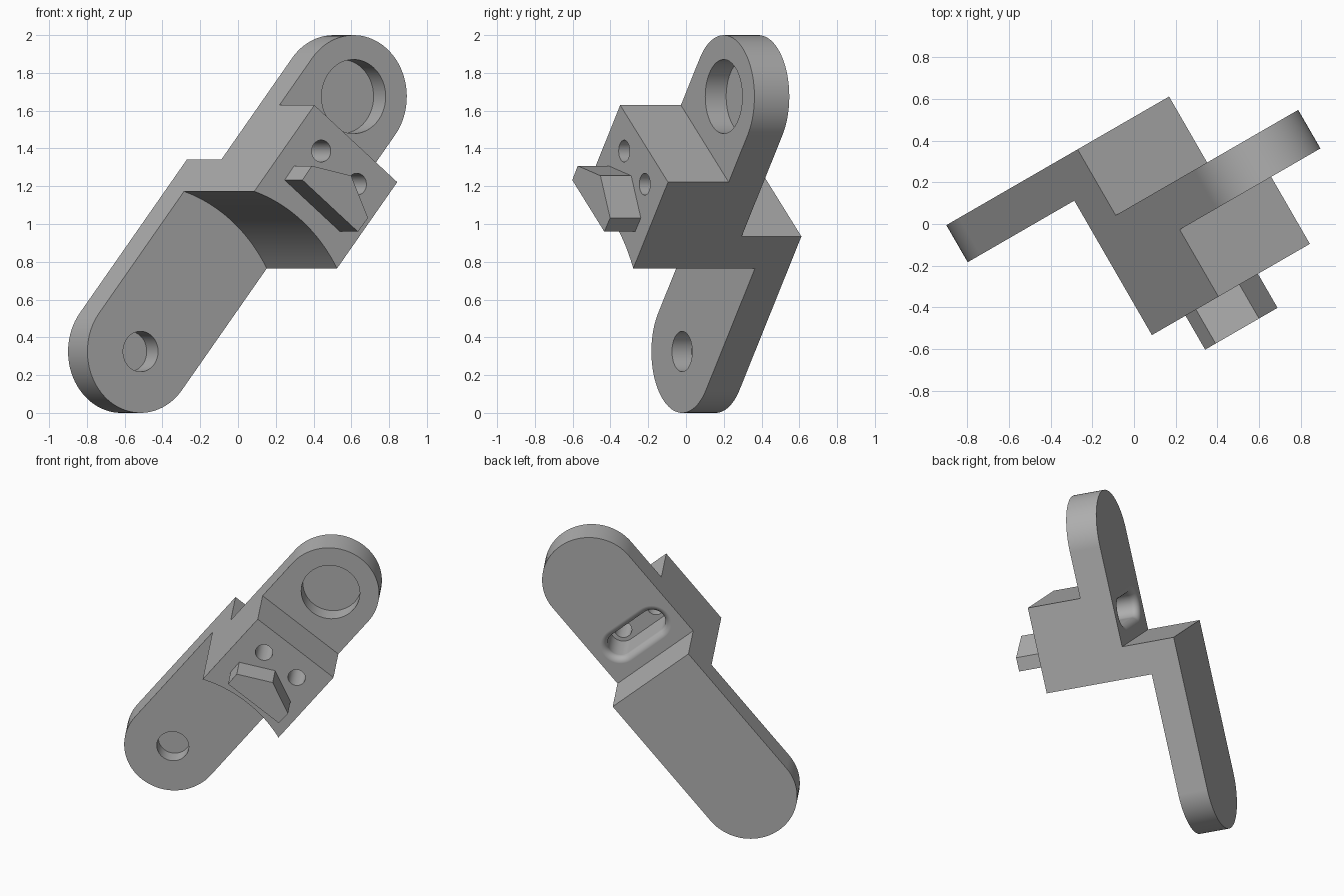
import bpy, bmesh
from math import sin, cos, pi, radians
from mathutils import Matrix, Vector

if "Cube" in bpy.data.objects:
    bpy.data.objects.remove(bpy.data.objects["Cube"])

# Single grey material
grey = bpy.data.materials.new("plain grey")
grey.use_nodes = True
color = (0.43, 0.43, 0.43, 1)
grey.diffuse_color = color
grey.node_tree.nodes["Principled BSDF"].inputs["Base Color"].default_value = color

# Part frame: x along the arm, y across it, z out of its front face
TURN, LEAN = radians(30), radians(51.15)
LENGTH, RADIUS = 1.733, 0.325
BACK, FRONT = -0.445, 0.504
flat = Vector((cos(TURN), sin(TURN), 0))
up = Vector((0, 0, 1))
along = flat * cos(LEAN) + up * sin(LEAN)
across = up * cos(LEAN) - flat * sin(LEAN)
out = along.cross(across)
FRAME = Matrix((along, across, out)).transposed().to_4x4()
FRAME.translation = flat * -0.457 + up * RADIUS


def loft(name, rings):
    """Closed solid through rings given as (outline, height)."""
    bm = bmesh.new()
    loops = [[bm.verts.new((x, y, h)) for x, y in pts] for pts, h in rings]
    bm.faces.new(loops[0])
    bm.faces.new(loops[-1])
    count = len(loops[0])
    for low, high in zip(loops, loops[1:]):
        for i in range(count):
            j = (i + 1) % count
            bm.faces.new((low[i], low[j], high[j], high[i]))
    bmesh.ops.recalc_face_normals(bm, faces=bm.faces)
    mesh = bpy.data.meshes.new(name)
    bm.to_mesh(mesh)
    bm.free()
    mesh.materials.append(grey)
    obj = bpy.data.objects.new(name, mesh)
    obj.matrix_world = FRAME
    bpy.context.collection.objects.link(obj)
    return obj


def prism(name, pts, low, high):
    return loft(name, [(pts, low), (pts, high)])


def circle(x, y, r, n=64):
    return [(x + r * cos(2 * pi * i / n), y + r * sin(2 * pi * i / n)) for i in range(n)]


def stadium(p, q, r, n=32):
    """Outline of a rounded bar from p to q."""
    p, q = Vector(p), Vector(q)
    d = (q - p).normalized()
    s = Vector((-d.y, d.x))
    arc = [pi * i / n for i in range(n + 1)]
    pts = [q + r * (d * sin(t) - s * cos(t)) for t in arc]
    pts += [p - r * (d * sin(t) - s * cos(t)) for t in arc]
    return [tuple(v) for v in pts]


def box(x0, x1):
    return [(x0, -0.6), (x1, -0.6), (x1, 0.6), (x0, 0.6)]


# Full rounded bar, from which the stepped arm is carved
arm = prism("stepped_arm", stadium((0, 0), (LENGTH, 0), RADIUS, 40), BACK, FRONT)

cutters = [
    prism("lower_arm_clearance", circle(0, 0, 0.888, 160), -0.24, 1),
    prism("upper_front_clearance", box(1.413, 3), 0.133, 1),
    prism("upper_back_clearance", box(1.044, 3), -1, -0.08),
    prism("small_socket", circle(0, 0, 0.107), -0.36, 0.5),
    prism("large_socket", circle(LENGTH, 0, 0.196), 0.005, 0.5),
]

# Screw holes in the block, meeting a rounded-edge slot behind
HOLE_X, HOLE_Y = 1.25, 0.14
for side in (-1, 1):
    cutters.append(prism("screw_hole", circle(HOLE_X, side * HOLE_Y, 0.058, 40), 0.1, 1))
FILLET, SLOT_R = 0.045, 0.085
profile = [(SLOT_R + FILLET, -0.2)]
for i in range(9):
    t = i / 8 * pi / 2
    profile.append((SLOT_R + FILLET * (1 - sin(t)), -0.0801 + FILLET * (1 - cos(t))))
profile.append((SLOT_R, 0.18))
cutters.append(loft("back_slot", [
    (stadium((HOLE_X, -HOLE_Y), (HOLE_X, HOLE_Y), r, 20), h) for r, h in profile]))

bpy.context.view_layer.objects.active = arm
for cutter in cutters:
    cutter.hide_render = True
    mod = arm.modifiers.new("carve", 'BOOLEAN')
    mod.operation, mod.solver, mod.object = 'DIFFERENCE', 'EXACT', cutter
    bpy.ops.object.modifier_apply(modifier=mod.name)
    bpy.data.objects.remove(cutter)

# Pointed stop on the block's front
prism("pointed_stop", [(0.99, -0.218), (1.085, -0.22), (1.195, 0),
                       (1.085, 0.22), (0.99, 0.218)], FRONT - 0.02, 0.692)

# Smooth curved walls, crisp corners
bpy.ops.object.select_all(action='DESELECT')
arm.select_set(True)
bpy.ops.object.shade_smooth_by_angle(angle=radians(30))
weighted = arm.modifiers.new("even_shading", 'WEIGHTED_NORMAL')
weighted.keep_sharp = True
